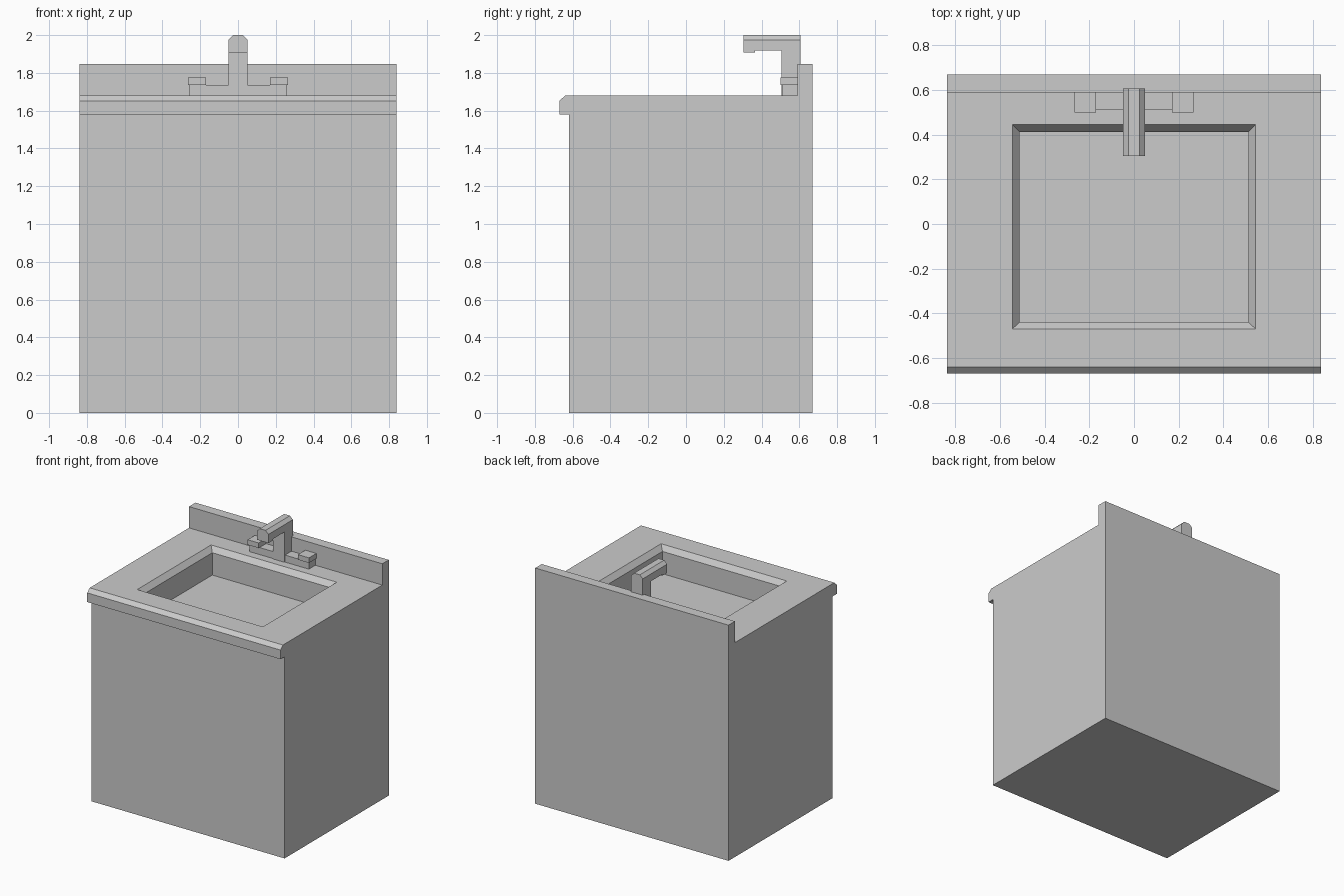
import bpy, bmesh

if "Cube" in bpy.data.objects:
    bpy.data.objects.remove(bpy.data.objects["Cube"])


def finish(name, bm):
    bmesh.ops.recalc_face_normals(bm, faces=bm.faces)
    me = bpy.data.meshes.new(name)
    bm.to_mesh(me)
    bm.free()
    ob = bpy.data.objects.new(name, me)
    bpy.context.collection.objects.link(ob)
    return ob


def extrude_profile(points, half_width):
    """Side profile (y, z) extruded across x."""
    bm = bmesh.new()
    face = bm.faces.new([bm.verts.new((-half_width, y, z)) for y, z in points])
    ext = bmesh.ops.extrude_face_region(bm, geom=[face])
    for v in ext["geom"]:
        if isinstance(v, bmesh.types.BMVert):
            v.co.x = half_width
    bmesh.ops.recalc_face_normals(bm, faces=bm.faces)
    return bm


def box(name, x0, x1, y0, y1, z0, z1):
    bm = bmesh.new()
    bmesh.ops.create_cube(bm, size=1)
    for v in bm.verts:
        v.co = (x1 if v.co.x > 0 else x0, y1 if v.co.y > 0 else y0,
                z1 if v.co.z > 0 else z0)
    return finish(name, bm)


# Cabinet, counter and backsplash in one profile
bm = extrude_profile([(-0.62, 0), (0.67, 0), (0.67, 1.847), (0.59, 1.847),
                      (0.59, 1.68), (-0.64, 1.68), (-0.67, 1.652),
                      (-0.67, 1.58), (-0.62, 1.58)], 0.838)

# Basin: counter face inset to rim, chamfer, then walls down to the floor
top = max((f for f in bm.faces if f.normal.z > 0.9),
          key=lambda f: f.calc_area())
for hx, y0, y1, z in [(0.545, -0.47, 0.445, 1.68),
                      (0.512, -0.44, 0.413, 1.64),
                      (0.512, -0.44, 0.413, 1.465)]:
    bmesh.ops.inset_individual(bm, faces=[top], thickness=0.01)
    c = top.calc_center_median()
    for v in top.verts:
        v.co = (hx if v.co.x > c.x else -hx, y1 if v.co.y > c.y else y0, z)
finish("vanity_body", bm)

# Faucet column and spout with chamfered top edges
bm = extrude_profile([(0.505, 1.675), (0.607, 1.675), (0.607, 2), (0.305, 2),
                      (0.305, 1.907), (0.365, 1.907), (0.365, 1.918),
                      (0.505, 1.918)], 0.05)
edges = [e for e in bm.edges if all(v.co.z > 1.99 for v in e.verts)
         and abs(e.verts[0].co.y - e.verts[1].co.y) > 0.1]
bmesh.ops.bevel(bm, geom=edges, offset=0.025, segments=1, affect='EDGES')
finish("faucet_spout", bm)

# Faucet base and the two handles
box("faucet_base", -0.257, 0.257, 0.51, 0.592, 1.675, 1.735)
for side, s in (("left", -1), ("right", 1)):
    box(side + "_handle", min(s * 0.17, s * 0.266), max(s * 0.17, s * 0.266),
        0.499, 0.592, 1.735, 1.775)
